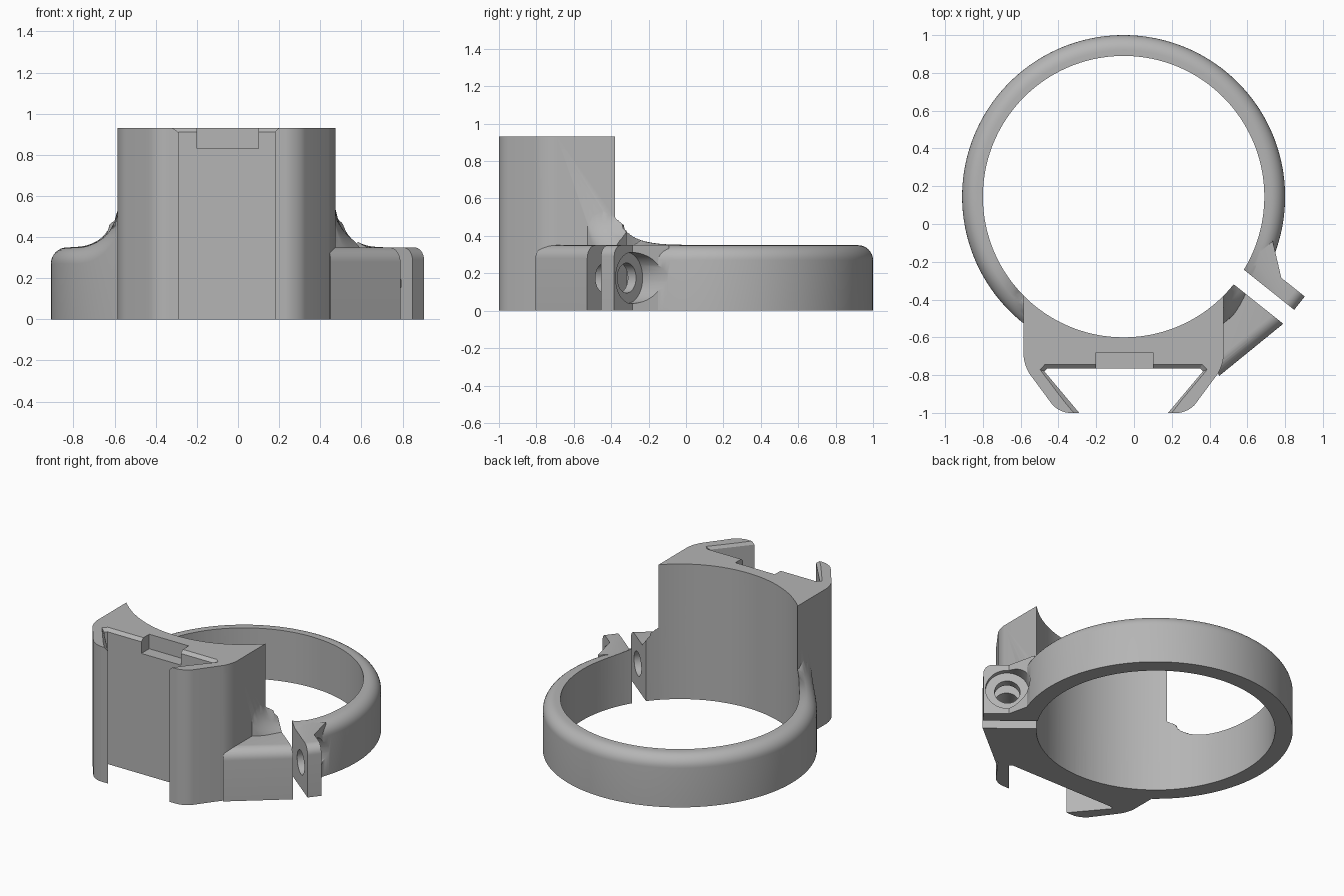
import bpy, bmesh, math
from mathutils import Vector, Matrix

cube = bpy.data.objects.get("Cube")
if cube:
    bpy.data.objects.remove(cube, do_unlink=True)

CX, CY = -0.055, 0.145            # ring axis
R_IN, R_OUT, RING_H = 0.745, 0.855, 0.35
HALF, BLOCK_H, BLEND = 0.53, 0.93, 0.2
U = Vector((0.782, -0.623))       # radial direction of the clamp gap
N = Vector((0.623, 0.782))        # across the gap, along the bolt

grey = bpy.data.materials.new("mid_grey")
grey.use_nodes = True
grey.diffuse_color = (0.46, 0.46, 0.46, 1)
grey.node_tree.nodes["Principled BSDF"].inputs["Base Color"].default_value = grey.diffuse_color


def finish(bm, name):
    bmesh.ops.recalc_face_normals(bm, faces=bm.faces)
    mesh = bpy.data.meshes.new(name)
    bm.to_mesh(mesh)
    bm.free()
    mesh.materials.append(grey)
    obj = bpy.data.objects.new(name, mesh)
    bpy.context.collection.objects.link(obj)
    return obj


def loft(name, levels, side_bevels=(), top_bevel=None):
    """Stack outlines [(z, points)]; round chosen upright edges or one top edge."""
    bm = bmesh.new()
    rings = [[bm.verts.new((x, y, z)) for x, y in pts] for z, pts in levels]
    n = len(rings[0])
    bm.faces.new(rings[0])
    bm.faces.new(rings[-1])
    for a, b in zip(rings, rings[1:]):
        for i in range(n):
            j = (i + 1) % n
            bm.faces.new((a[i], a[j], b[j], b[i]))
    bmesh.ops.recalc_face_normals(bm, faces=bm.faces)
    edges, size = [], 0.06
    if side_bevels:
        edges = [bm.edges.get((rings[0][i], rings[1][i])) for i in side_bevels]
    if top_bevel:
        i, size = top_bevel
        edges = [bm.edges.get((rings[-1][i], rings[-1][i + 1]))]
    if edges:
        bmesh.ops.bevel(bm, geom=edges, offset=size, segments=8, profile=0.5, affect='EDGES')
    return finish(bm, name)


def prism(name, pts, z0, z1, **kw):
    return loft(name, [(z0, pts), (z1, pts)], **kw)


def cylinder(name, radius, start, end, segments):
    axis = end - start
    turn = axis.to_track_quat('Z', 'Y').to_matrix().to_4x4()
    bm = bmesh.new()
    bmesh.ops.create_cone(bm, cap_ends=True, segments=segments, radius1=radius, radius2=radius,
                          depth=axis.length, matrix=Matrix.Translation((start + end) / 2) @ turn)
    return finish(bm, name)


def combine(target, other, operation):
    mod = target.modifiers.new(operation.lower(), 'BOOLEAN')
    mod.operation, mod.solver, mod.object = operation, 'EXACT', other
    bpy.ops.object.select_all(action='DESELECT')
    bpy.context.view_layer.objects.active = target
    target.select_set(True)
    bpy.ops.object.modifier_apply(modifier=mod.name)
    bpy.data.objects.remove(other, do_unlink=True)


def gap_point(t, n):
    p = Vector((CX, CY)) + U * t + N * n
    return (p.x, p.y)


def mirrored(half):
    """Outline symmetric about the block's centre plane."""
    return [(CX + x, y) for x, y in half] + [(CX - x, y) for x, y in reversed(half)]


def ring_top(x, y):
    """Ring height, sweeping up in a concave curve beside the block."""
    d = max(abs(x - CX) - HALF, 0)
    if y > CY or d >= BLEND:
        return RING_H
    return RING_H + BLEND - math.sqrt(BLEND ** 2 - (d - BLEND) ** 2)


# Ring with a rounded outer top edge
def build_ring():
    steps, edge = 256, 0.08
    section = [(0.70, None), (R_OUT, None)]
    for k in range(9):
        a = math.pi / 2 * k / 8
        section.append((R_OUT - edge * (1 - math.cos(a)), edge * (1 - math.sin(a))))
    section.append((0.70, 0))
    bm = bmesh.new()
    loops = []
    for s in range(steps):
        a = math.tau * s / steps
        loop = []
        for r, drop in section:
            x, y = CX + r * math.cos(a), CY + r * math.sin(a)
            loop.append(bm.verts.new((x, y, 0 if drop is None else ring_top(x, y) - drop)))
        loops.append(loop)
    m = len(section)
    for s in range(steps):
        a, b = loops[s], loops[(s + 1) % steps]
        for i in range(m):
            j = (i + 1) % m
            bm.faces.new((a[i], a[j], b[j], b[i]))
    return finish(bm, "ring_clamp_bracket")


body = build_ring()

# Tall mounting block with a dovetail slot, chamfered at its upper end
block = prism("mounting_block", mirrored([(HALF, -0.3), (HALF, -0.75), (0.345, -1.0)]),
              0, BLOCK_H, side_bevels=(1, 2, 3, 4))


def slot_outline(o):
    return mirrored([(0.151 + 1.3 * o, -1.1), (0.42 + o, -0.78 + 0.4 * o),
                     (0.405 + 0.5 * o, -0.765 + o)])


slot = loft("slot_cutter", [(-0.1, slot_outline(0)), (0.91, slot_outline(0)),
                            (0.95, slot_outline(0.044))])
combine(block, slot, 'DIFFERENCE')
notch = prism("notch_cutter", [(-0.2, -0.85), (0.1, -0.85), (0.1, -0.68), (-0.2, -0.68)], 0.83, 1)
combine(block, notch, 'DIFFERENCE')
combine(body, block, 'UNION')

# Clamp ears on both sides of the gap
block_ear = prism("block_ear", [gap_point(0.72, 0.03), gap_point(1.087, 0.03), (0.45, -0.805),
                                (0.42, -0.7), (0.42, -0.4)], 0, RING_H, top_bevel=(1, 0.07))
combine(body, block_ear, 'UNION')
ring_ear = prism("ring_ear", [gap_point(0.72, 0.06), gap_point(1.08, 0.06), gap_point(1.08, 0.184),
                              gap_point(0.921, 0.184), gap_point(0.764, 0.308)],
                 0, RING_H, top_bevel=(1, 0.06))
combine(body, ring_ear, 'UNION')

# Bore and gap
bore = cylinder("bore_cutter", R_IN, Vector((CX, CY, -0.2)), Vector((CX, CY, 1.2)), 160)
combine(body, bore, 'DIFFERENCE')
gap = prism("gap_cutter", [gap_point(0.6, 0), gap_point(1.3, 0), gap_point(1.3, 0.094),
                           gap_point(0.6, 0.094)], -0.1, 1)
combine(body, gap, 'DIFFERENCE')

# Bolt hole and bolt head recess
for name, radius, n0, n1 in (("bolt_hole_cutter", 0.08, -0.3, 0.5),
                             ("bolt_head_cutter", 0.137, 0.15, 0.7)):
    ends = [Vector((*gap_point(0.93, n), 0.175)) for n in (n0, n1)]
    combine(body, cylinder(name, radius, *ends, 48), 'DIFFERENCE')

bpy.ops.object.select_all(action='DESELECT')
body.select_set(True)
bpy.context.view_layer.objects.active = body
bpy.ops.object.shade_smooth_by_angle(angle=math.radians(30))
